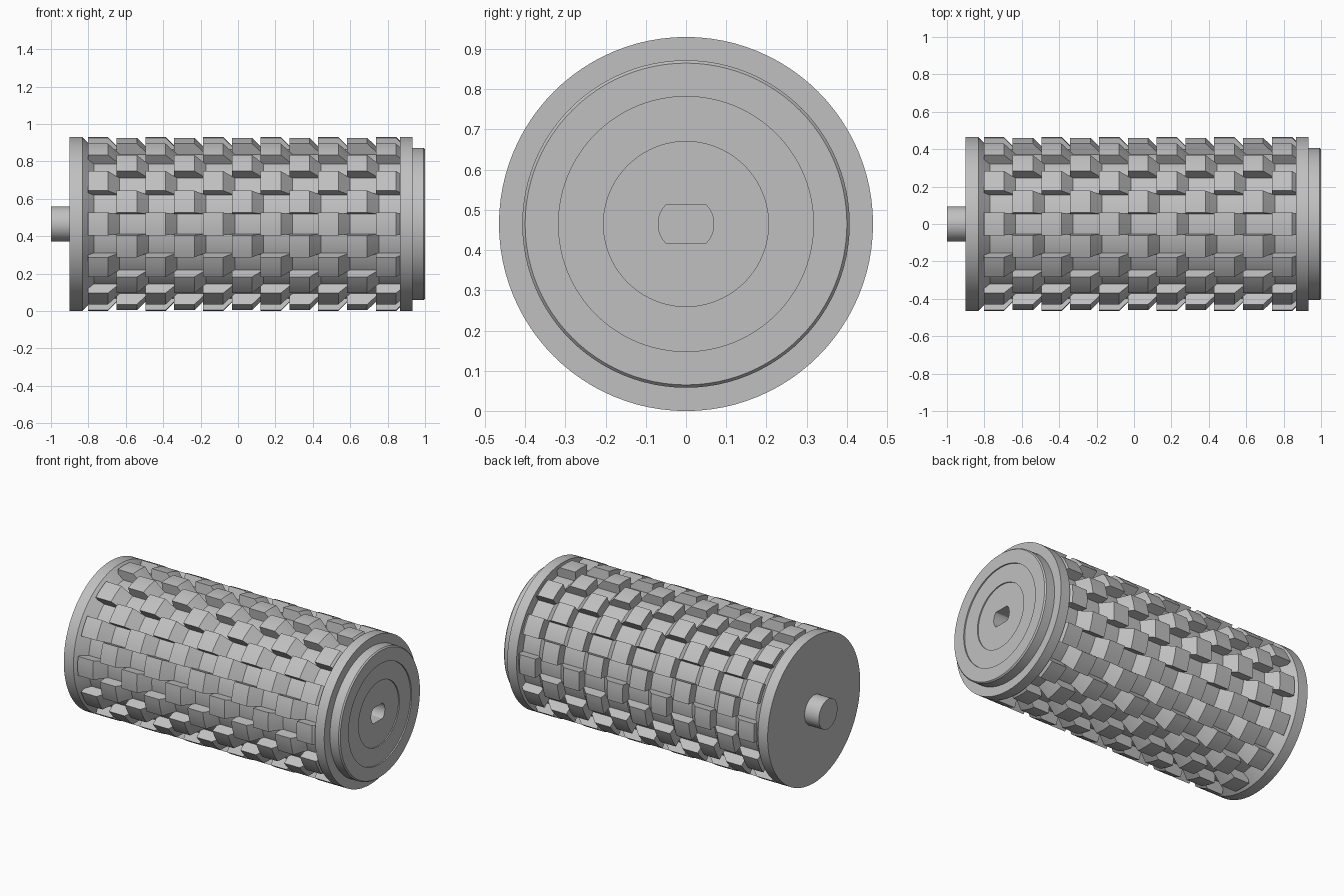
import bpy, bmesh
from math import sin, cos, radians, pi
from mathutils import Vector

R = 0.465        # outer radius, also the axis height
FLOOR = 0.403    # radius of the drum between the teeth
PITCH = 0.154    # spacing of the tooth rings along the axis
RINGS, TEETH = 11, 12

if "Cube" in bpy.data.objects:
    bpy.data.objects.remove(bpy.data.objects["Cube"])

steel = bpy.data.materials.new("mid grey steel")
grey = (0.53, 0.53, 0.53, 1)
steel.use_nodes = True
steel.diffuse_color = grey
steel.node_tree.nodes["Principled BSDF"].inputs["Base Color"].default_value = grey


def finish(bm, name, smooth=True):
    bmesh.ops.recalc_face_normals(bm, faces=bm.faces)
    mesh = bpy.data.meshes.new(name)
    bm.to_mesh(mesh)
    bm.free()
    ob = bpy.data.objects.new(name, mesh)
    ob.location.z = R
    mesh.materials.append(steel)
    bpy.context.collection.objects.link(ob)
    if smooth:
        bpy.ops.object.select_all(action='DESELECT')
        bpy.context.view_layer.objects.active = ob
        ob.select_set(True)
        bpy.ops.object.shade_smooth_by_angle(angle=radians(25))
    return ob


def polar(x, r, a):
    return Vector((x, -r * cos(a), r * sin(a)))


def lathe(name, profile, steps=96):
    """Turn a list of (x, radius) points around the x axis."""
    bm = bmesh.new()
    vs = [bm.verts.new((x, 0, r)) for x, r in profile]
    es = [bm.edges.new(p) for p in zip(vs, vs[1:])]
    bmesh.ops.spin(bm, geom=vs + es, axis=(1, 0, 0), cent=(0, 0, 0),
                   angle=2 * pi, steps=steps, use_merge=True)
    bmesh.ops.remove_doubles(bm, verts=bm.verts, dist=0.0001)
    return finish(bm, name)


# Drum with end flanges, stepped hub and shallow rings in the right end
drum = lathe("drum", [
    (-0.90, 0), (-0.90, R), (-0.832, R), (-0.77, FLOOR), (0.867, FLOOR),
    (0.867, R), (0.932, R), (0.932, 0.407), (0.992, 0.407), (1.0, 0.40),
    (1.0, 0.317), (0.992, 0.317), (0.992, 0.205), (0.985, 0.205), (0.985, 0)])

# Double-D socket cut into the right end
bm = bmesh.new()
outline = []
for i in range(64):
    p = polar(0.88, 0.069, 2 * pi * (i + 0.5) / 64)
    p.z = max(-0.0485, min(0.0485, p.z))
    outline.append(bm.verts.new(p))
cap = bm.faces.new(outline)
wall = bmesh.ops.extrude_face_region(bm, geom=[cap])["geom"]
bmesh.ops.translate(bm, vec=(0.2, 0, 0),
                    verts=[v for v in wall if isinstance(v, bmesh.types.BMVert)])
cutter = finish(bm, "socket_cutter", smooth=False)
cut = drum.modifiers.new("socket", 'BOOLEAN')
cut.operation, cut.object, cut.solver = 'DIFFERENCE', cutter, 'EXACT'
bpy.context.view_layer.objects.active = drum
bpy.ops.object.modifier_apply(modifier=cut.name)
bpy.data.objects.remove(cutter)

# Drive shaft on the left end
lathe("shaft", [(-1.0, 0), (-1.0, 0.094), (-0.89, 0.094), (-0.89, 0)], 48)


def tooth(bm, x, mid, half, steps=4):
    """Curved block: upright left end, sloping right end."""
    section = [(x, FLOOR - 0.01), (x, R), (x + 0.108, R), (x + 0.18, FLOOR - 0.01)]
    rows = []
    for i in range(steps + 1):
        a = mid + half * (2 * i / steps - 1)
        rows.append([bm.verts.new(polar(px, r, a)) for px, r in section])
    for a, b in zip(rows, rows[1:]):
        for j in range(4):
            k = (j + 1) % 4
            bm.faces.new((a[j], a[k], b[k], b[j]))
    bm.faces.new(rows[0])
    bm.faces.new(rows[-1])


# Rings of teeth, every other ring turned by half a step
step = 2 * pi / TEETH
for ring in range(RINGS):
    bm = bmesh.new()
    for n in range(TEETH):
        tooth(bm, -0.803 + ring * PITCH, (n + 0.5 * (ring % 2)) * step, step / 4)
    finish(bm, f"tooth_ring_{ring + 1}")
